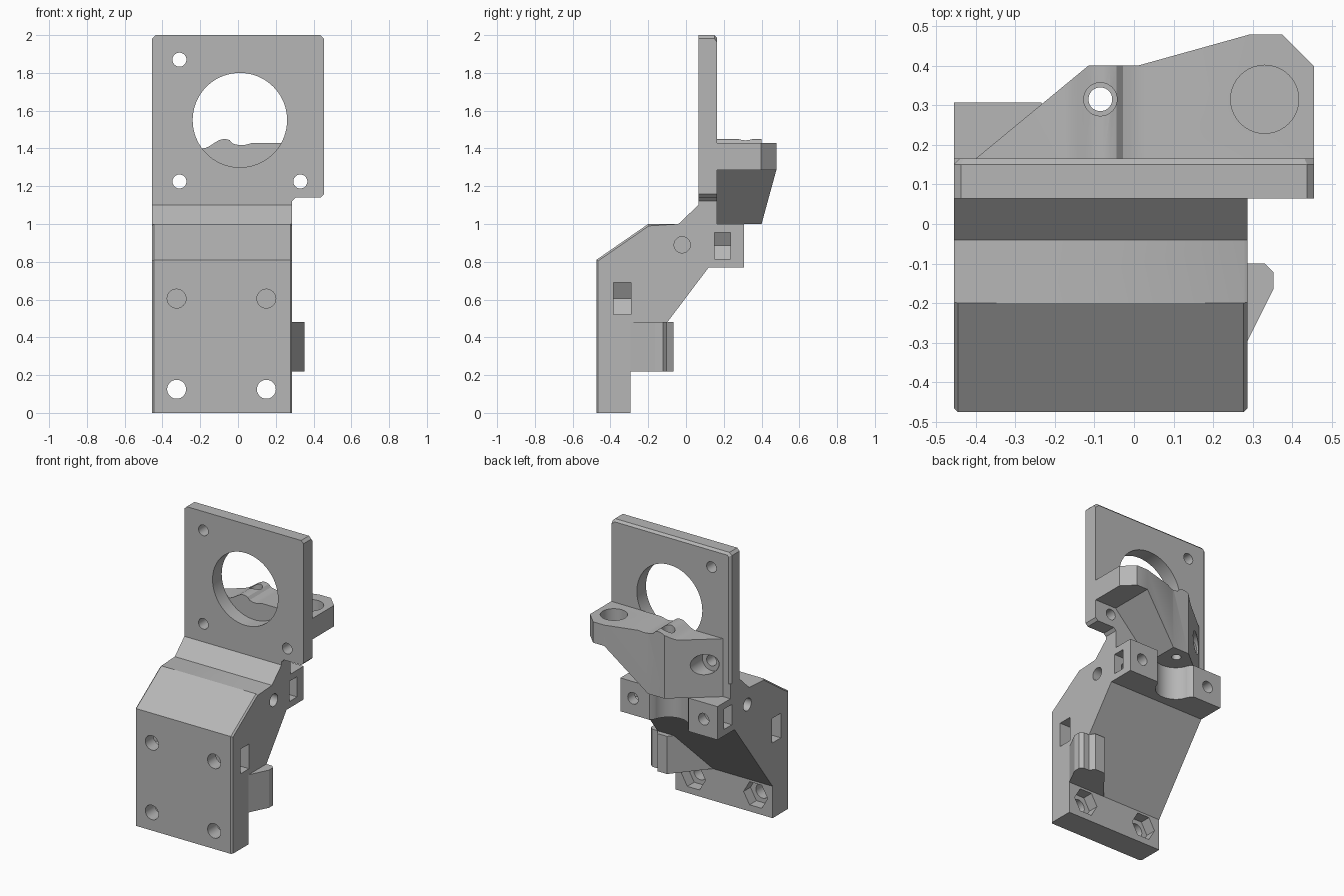
import bpy, bmesh, math

cube = bpy.data.objects.get("Cube")
if cube:
    bpy.data.objects.remove(cube, do_unlink=True)

grey = bpy.data.materials.new("plain grey")
grey.use_nodes = True
grey.diffuse_color = (0.47, 0.47, 0.47, 1)
grey.node_tree.nodes["Principled BSDF"].inputs["Base Color"].default_value = grey.diffuse_color


def prism(name, points, axis, lo, hi, bevel=0, bevel_rule=None):
    """Extrude a 2D outline along an axis; optionally chamfer edges picked by a rule."""
    place = {"x": lambda a, b, d: (d, a, b),
             "y": lambda a, b, d: (a, d, b),
             "z": lambda a, b, d: (a, b, d)}[axis]
    bm = bmesh.new()
    ends = [[bm.verts.new(place(a, b, d)) for a, b in points] for d in (lo, hi)]
    bm.faces.new(ends[0])
    bm.faces.new(ends[1])
    for i in range(len(points)):
        j = (i + 1) % len(points)
        bm.faces.new((ends[0][i], ends[0][j], ends[1][j], ends[1][i]))
    bmesh.ops.recalc_face_normals(bm, faces=bm.faces)
    if bevel_rule:
        edges = [e for e in bm.edges if bevel_rule(*(v.co for v in e.verts))]
        bmesh.ops.bevel(bm, geom=edges, offset=bevel, segments=1, affect="EDGES")
    mesh = bpy.data.meshes.new(name)
    bm.to_mesh(mesh)
    bm.free()
    mesh.materials.append(grey)
    obj = bpy.data.objects.new(name, mesh)
    bpy.context.collection.objects.link(obj)
    return obj


def rod(a, b, radius, axis, lo, hi, sides=40):
    points = [(a + radius * math.cos(math.tau * i / sides),
               b + radius * math.sin(math.tau * i / sides)) for i in range(sides)]
    return prism("cutter", points, axis, lo, hi)


def combine(obj, others, operation="DIFFERENCE"):
    """Apply a boolean with each helper solid, then discard the helper."""
    bpy.context.view_layer.objects.active = obj
    for other in others:
        other.hide_render = True
        mod = obj.modifiers.new("cut", "BOOLEAN")
        mod.operation, mod.solver, mod.object = operation, "EXACT", other
        bpy.ops.object.modifier_apply(modifier=mod.name)
        bpy.data.objects.remove(other, do_unlink=True)


def smooth(obj):
    bpy.ops.object.select_all(action="DESELECT")
    obj.select_set(True)
    bpy.context.view_layer.objects.active = obj
    bpy.ops.object.shade_smooth_by_angle(angle=math.radians(30))


LEFT, RIGHT = -0.455, 0.287

# Bracket body: side profile with chamfered front, slope and step edges
profile = [(-0.475, 0), (-0.475, 0.81), (-0.2, 1.0), (-0.04, 1.0), (0.065, 1.1),
           (0.165, 1.1), (0.165, 1.0), (0.307, 1.0), (0.307, 0.77), (0.12, 0.77),
           (-0.295, 0.22), (-0.295, 0)]


def front_rim(p, q):
    return abs(p.x - q.x) < 1e-4 and max(p.y, q.y) < -0.03 and abs(p.z - q.z) + abs(p.y - q.y) > 0.1 \
        and max(p.z, q.z) > 0.5


body = prism("bracket_body", profile, "x", LEFT, RIGHT, 0.01, front_rim)


def nut_trap(cx, side, z, half, y0, y1):
    """Slot open to the side, ending in half a hexagon."""
    tip = half / math.cos(math.radians(30))
    out = 0.6 * side
    return prism("cutter", [(cx - side * tip, z), (cx - side * tip / 2, z + half), (out, z + half),
                            (out, z - half), (cx - side * tip / 2, z - half)], "y", y0, y1)


cuts = []
for x, side in ((0.15, 1), (-0.325, -1)):
    cuts += [rod(x, 0.605, 0.05, "y", -0.6, -0.2),
             nut_trap(x, side, 0.605, 0.085, -0.385, -0.29),
             rod(x, 0.125, 0.05, "y", -0.6, 0),
             rod(x, 0.125, 0.092, "y", -0.37, 0, 6)]
for x, side in ((0.19, 1), (-0.35, -1)):
    cuts += [rod(x, 0.885, 0.04, "y", 0.08, 0.5),
             nut_trap(x, side, 0.885, 0.07, 0.15, 0.235)]
cuts += [rod(-0.02, 0.89, 0.043, "x", 0.1, 0.6),
         rod(-0.02, 0.89, 0.043, "x", -0.7, -0.27)]
# Clearance recess below the arm screw, with flared mouth
cuts += [rod(-0.085, 0.31, 0.13, "z", 0.7, 1.05),
         prism("cutter", [(-0.245, 0.32), (-0.2, 0.265), (0.03, 0.265), (0.075, 0.32)],
               "z", 0.7, 1.05)]
combine(body, cuts)
smooth(body)

# Upright mounting plate with a large opening and three screw holes
c = 0.018
outline = [(LEFT, 1.1), (LEFT, 2 - c), (LEFT + c, 2), (0.455 - c, 2), (0.455, 2 - c),
           (0.455, 1.14 + c), (0.455 - c, 1.14), (RIGHT + c, 1.14), (RIGHT, 1.14 - c), (RIGHT, 1.1)]


def rear_rim(p, q):
    at_back = min(p.y, q.y) > 0.16
    return at_back and (min(p.z, q.z) > 1.95 or max(p.x, q.x) < LEFT + 0.001)


plate = prism("mounting_plate", outline, "y", 0.065, 0.165, 0.015, rear_rim)
combine(plate, [rod(0.01, 1.55, 0.25, "y", 0, 0.3, 72)]
        + [rod(x, z, 0.037, "y", 0, 0.3) for x, z in ((-0.31, 1.87), (-0.31, 1.225), (0.33, 1.225))])
smooth(plate)

# Sensor arm: plan outline trimmed by a front profile with a rounded ridge
plan = [(-0.4, 0.165), (-0.115, 0.4), (0.01, 0.4), (0.29, 0.478), (0.375, 0.478),
        (0.455, 0.398), (0.455, 0.165)]
arm = prism("sensor_arm", plan, "z", 0.9, 1.6)
ridge = []
for i in range(17):
    t = i / 16
    if t < 0.6:
        z = 1.4 + 0.05 * (0.5 - 0.5 * math.cos(math.pi * t / 0.45)) if t < 0.45 else 1.45 - 0.5 * (t - 0.45) ** 2
    else:
        z = 1.428 - 0.011 * math.cos(math.pi * (t - 0.8) / 0.4)
    ridge.append((0.07 - 0.26 * (1 - t), z))
section = [(-0.6, 1.0), (0.01, 1.0), (0.29, 1.285), (0.6, 1.285), (0.6, 1.43)]
section += ridge[::-1] + [(-0.6, 1.4)]
combine(arm, [prism("trim", section, "y", 0, 0.7)], "INTERSECT")
combine(arm, [rod(-0.085, 0.315, 0.03, "z", 0.9, 1.6),
              rod(-0.085, 0.315, 0.042, "z", 1.36, 1.6),
              rod(0.33, 0.315, 0.086, "z", 1.32, 1.6),
              rod(-0.31, 1.225, 0.07, "y", 0.1, 0.6)])
smooth(arm)

# Small stop on the lower side
prism("side_stop", [(RIGHT, -0.295), (0.352, -0.165), (0.352, -0.122), (0.33, -0.1),
                    (RIGHT, -0.1), (0.265, -0.065), (0.19, -0.065), (0.0, -0.295)],
      "z", 0.22, 0.48)
